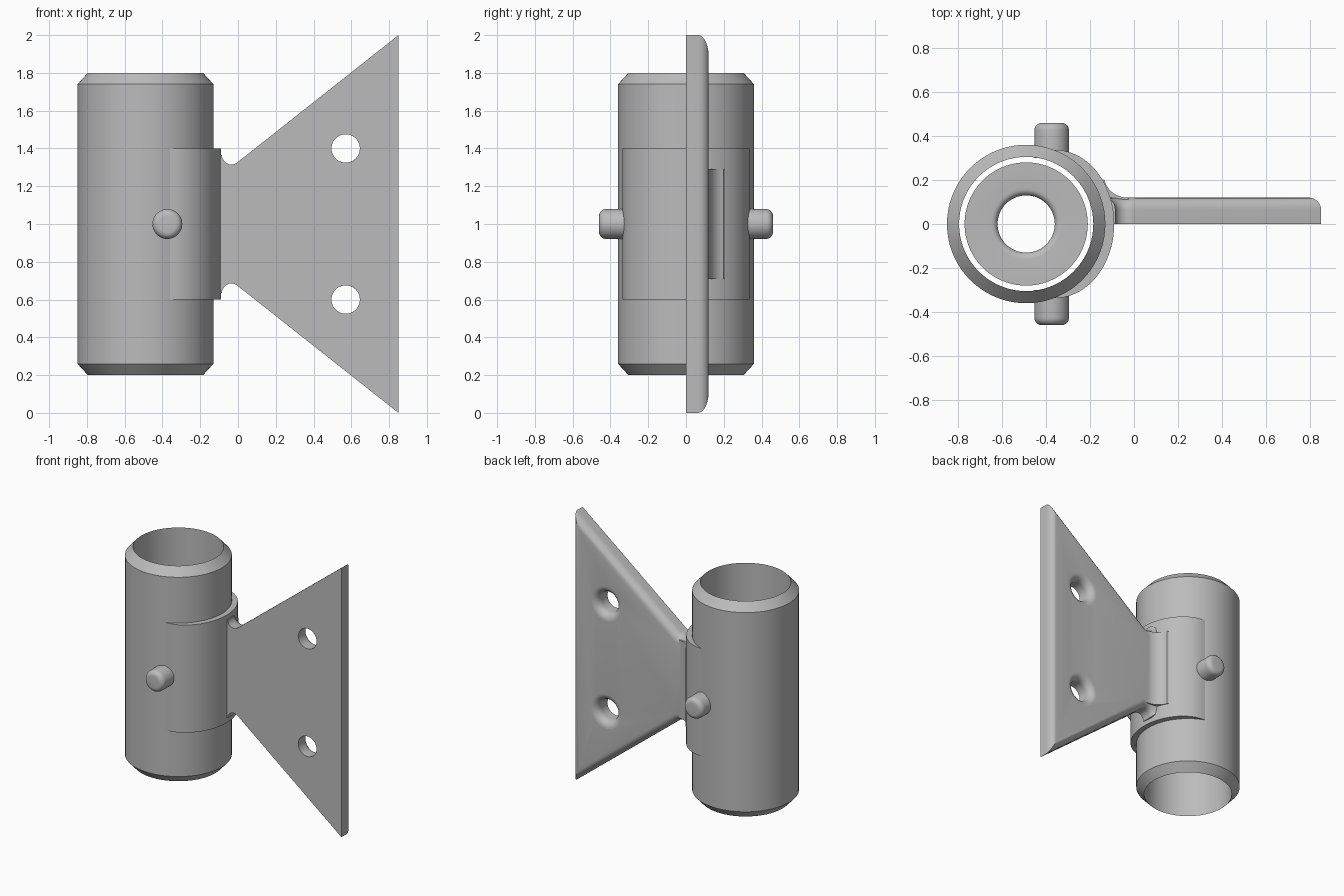
import bpy, bmesh, math
from math import sin, cos, pi, radians
from mathutils import Matrix, Vector

cube = bpy.data.objects.get("Cube")
if cube:
    bpy.data.objects.remove(cube)

steel = bpy.data.materials.new("steel_grey")
steel.use_nodes = True
GREY = (0.5, 0.5, 0.5, 1)
steel.diffuse_color = GREY
steel.node_tree.nodes["Principled BSDF"].inputs["Base Color"].default_value = GREY

AXIS_X = -0.49   # centre line of the tube


def finish(name, bm):
    """Turn a bmesh into a smooth-by-angle object."""
    bmesh.ops.recalc_face_normals(bm, faces=bm.faces)
    mesh = bpy.data.meshes.new(name)
    bm.to_mesh(mesh)
    bm.free()
    mesh.materials.append(steel)
    obj = bpy.data.objects.new(name, mesh)
    bpy.context.collection.objects.link(obj)
    return obj


def smooth(obj):
    bpy.ops.object.select_all(action='DESELECT')
    obj.select_set(True)
    bpy.context.view_layer.objects.active = obj
    bpy.ops.object.shade_smooth_by_angle(angle=radians(30))


def lathe(name, profile, matrix, closed=True, steps=72):
    """Spin (radius, height) points around z, then place with a matrix."""
    bm = bmesh.new()
    verts = [bm.verts.new((r, 0, h)) for r, h in profile]
    ends = verts + verts[:1] if closed else verts
    edges = [bm.edges.new(pair) for pair in zip(ends, ends[1:])]
    bmesh.ops.spin(bm, geom=verts + edges, cent=(0, 0, 0), axis=(0, 0, 1),
                   angle=2 * pi, steps=steps)
    bmesh.ops.remove_doubles(bm, verts=bm.verts, dist=1e-5)
    bm.transform(matrix)
    return finish(name, bm)


def prism(points, direction):
    """Extrude a closed outline of 3D points along a vector."""
    bm = bmesh.new()
    face = bm.faces.new([bm.verts.new(p) for p in points])
    out = bmesh.ops.extrude_face_region(bm, geom=[face], use_keep_orig=True)
    top = [g for g in out["geom"] if isinstance(g, bmesh.types.BMVert)]
    bmesh.ops.translate(bm, verts=top, vec=direction)
    return bm


def arc(cx, cy, rx, ry, start, end, n):
    angles = [radians(start + (end - start) * i / n) for i in range(n + 1)]
    return [(cx + rx * cos(a), cy + ry * sin(a)) for a in angles]


# Chamfered outer tube
at_axis = Matrix.Translation((AXIS_X, 0, 0))
smooth(lathe("outer_tube", [(0.305, 0.2), (0.36, 0.26), (0.36, 1.74),
                            (0.305, 1.8)], at_axis))

# Loose inner bushing with rounded bore edges
rim = 0.03
bore = (arc(0.13 + rim, 1.4 - rim, rim, rim, 90, 180, 6)
        + arc(0.13 + rim, 0.6 + rim, rim, rim, 180, 270, 6))
smooth(lathe("inner_bushing", [(0.28, 0.6), (0.28, 1.4)] + bore, at_axis))

# Saddle wrapped around the plate side of the tube
saddle = (arc(-0.36, 0, 0.27, 0.337, -90, 90, 36)
          + arc(AXIS_X, 0, 0.33, 0.33, 66, -66, 36))
smooth(finish("saddle", prism([(x, y, 0.6) for x, y in saddle], (0, 0, 0.8))))

# Side pins with rounded tips
pin_profile = [(0, 0.3), (0.079, 0.3)] + arc(0.044, 0.425, 0.035, 0.035, 0, 90, 6) + [(0, 0.46)]
for name, turn in (("back_pin", -90), ("front_pin", 90)):
    place = Matrix.Translation((-0.374, 0, 1)) @ Matrix.Rotation(radians(turn), 4, 'X')
    smooth(lathe(name, pin_profile, place, closed=False, steps=40))

# Mounting plate: flared outline with round notches, mirrored about mid height
upper = [(-0.16, 0.365)] + arc(-0.035, 0.365, 0.05, 0.05, 180, 308, 10) + [(0.85, 1.0)]
outline = upper + [(x, -h) for x, h in reversed(upper)]
bm = prism([(x, 0, 1 + h) for x, h in outline], (0, 0.12, 0))
rear = [e for e in bm.edges if all(v.co.y > 0.1 for v in e.verts)
        and max(v.co.x for v in e.verts) > -0.1]
bmesh.ops.bevel(bm, geom=rear, offset=0.055, segments=6, profile=0.5,
                affect='EDGES', clamp_overlap=False)
plate = finish("mounting_plate", bm)

# Screw holes, flared toward the back
flare = arc(0.128, 0.067, 0.053, 0.053, 180, 90, 8)
cutter_profile = [(0, -0.05), (0.075, -0.05)] + flare + [(0.128, 0.2), (0, 0.2)]
for h in (0.6, 1.4):
    place = Matrix.Translation((0.57, 0, h)) @ Matrix.Rotation(radians(-90), 4, 'X')
    cutter = lathe("hole_cutter", cutter_profile, place, closed=False, steps=48)
    cut = plate.modifiers.new("screw_hole", 'BOOLEAN')
    cut.operation, cut.solver, cut.object = 'DIFFERENCE', 'EXACT', cutter
    bpy.context.view_layer.objects.active = plate
    bpy.ops.object.modifier_apply(modifier=cut.name)
    bpy.data.objects.remove(cutter)
smooth(plate)

# Concave weld fillet between plate back and saddle
fillet = [(-0.16, 0.1), (-0.16, 0.21)] + arc(-0.025, 0.215, 0.11, 0.096, 190, 270, 8) + [(-0.025, 0.1)]
smooth(finish("weld_fillet", prism([(x, y, 0.71) for x, y in fillet], (0, 0, 0.58))))
